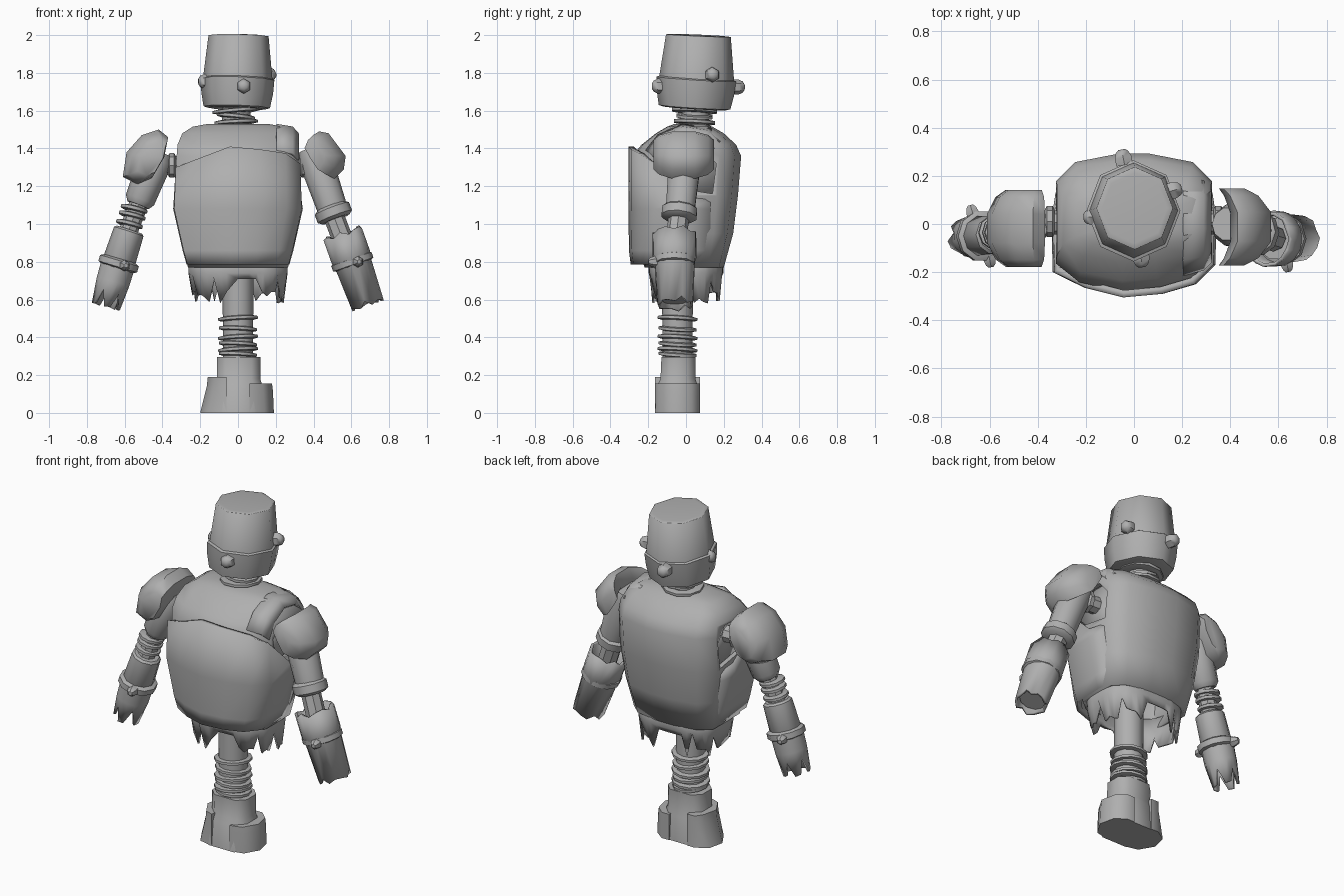
import bpy, bmesh, math, random
from mathutils import Vector

if "Cube" in bpy.data.objects:
    bpy.data.objects.remove(bpy.data.objects["Cube"])

random.seed(4)
grey = bpy.data.materials.new("grey_metal")
grey.diffuse_color = (0.43, 0.43, 0.43, 1)
grey.use_nodes = True
grey.node_tree.nodes["Principled BSDF"].inputs["Base Color"].default_value = grey.diffuse_color


def finish(name, bm, thick=0, angle=40):
    bmesh.ops.recalc_face_normals(bm, faces=bm.faces)
    me = bpy.data.meshes.new(name)
    bm.to_mesh(me)
    bm.free()
    ob = bpy.data.objects.new(name, me)
    bpy.context.collection.objects.link(ob)
    me.materials.append(grey)
    if thick:
        mod = ob.modifiers.new("thickness", 'SOLIDIFY')
        mod.thickness, mod.offset = thick, -1
    bpy.ops.object.select_all(action='DESELECT')
    ob.select_set(True)
    bpy.context.view_layer.objects.active = ob
    bpy.ops.object.shade_smooth_by_angle(angle=math.radians(angle))
    return ob


def loft(name, rings, closed=True, caps=(True, True), thick=0, angle=40):
    """Bridge equal-length rows of points."""
    bm = bmesh.new()
    rows = [[bm.verts.new(p) for p in r] for r in rings]
    n = len(rows[0])
    for a, b in zip(rows, rows[1:]):
        for i in range(n if closed else n - 1):
            j = (i + 1) % n
            bm.faces.new((a[i], a[j], b[j], b[i]))
    if closed and caps[0]:
        bm.faces.new(rows[0])
    if closed and caps[1]:
        bm.faces.new(rows[-1])
    return finish(name, bm, thick, angle)


def tube(name, a, b, profile, n=10, jag0=(0,), jag1=(0,), caps=(True, True), thick=0, angle=40, deep=1):
    """Turned part from a to b; profile is (fraction, radius); jag offsets roughen the ends."""
    a, b = Vector(a), Vector(b)
    d = (b - a).normalized()
    u = d.cross(Vector((0, 1, 0))).normalized()
    v = d.cross(u) * deep
    rings = []
    for k, (t, r) in enumerate(profile):
        jag = jag0 if k == 0 else jag1 if k == len(profile) - 1 else (0,)
        rings.append([a.lerp(b, t) + d * jag[i % len(jag)]
                      + (u * math.cos(i * math.tau / n) + v * math.sin(i * math.tau / n)) * r
                      for i in range(n)])
    return loft(name, rings, caps=caps, thick=thick, angle=angle)


def collar(name, c, d, r, h, n=10):
    """Short bulging ring round an axis d."""
    c, d = Vector(c), Vector(d).normalized() * h / 2
    return tube(name, c - d, c + d, [(0, r * .8), (.2, r), (.8, r), (1, r * .8)], n)


def bolt(name, c, d, r=.04):
    c, d = Vector(c), Vector(d).normalized()
    return tube(name, c - d * .03, c + d * .035, [(0, r), (.5, r), (.85, r * .75), (1, r * .4)], 6)


# Head: wide jaw cup with a tapered bucket above
tube("jaw", (-.007, .045, 1.612), (-.002, .055, 1.775),
     [(0, .155), (.04, .176), (.5, .19), (.95, .195), (1, .18)], 8, angle=55, deep=1.08)
tube("head_bucket", (-.002, .055, 1.75), (.003, .066, 2),
     [(0, .186), (.985, .159), (.99, .157), (1, .135)], 8, angle=55, deep=1.08)
for nm, c, d in (("front", (.03, -.145, 1.73), (.1, -1, 0)), ("right", (.165, .14, 1.79), (1, .3, 0)),
                 ("back", (-.045, .275, 1.725), (-.2, 1, 0)), ("left", (-.175, .03, 1.755), (-1, -.1, 0))):
    bolt("head_bolt_" + nm, c, d)

# Neck and coils
tube("neck", (-.01, .05, 1.48), (-.01, .05, 1.64), [(0, .075), (1, .075)])
for z, r, tilt in ((1.6, .125, -.08), (1.57, .1, .1), (1.54, .115, -.05)):
    collar("neck_coil", (-.01, .045, z), (tilt, .05, 1), r, .024)

# Torso shell from rounded cross-sections: z, half width, front y, back y
UNIT = [(1, -.52), (.75, -.78), (.3, -.97), (-.15, -1), (-.7, -.85), (-1, -.58),
        (-1, .6), (-.75, .88), (-.2, 1), (.2, 1), (.75, .88), (1, .6)]


def section(z, hw, f, b):
    return [(x * hw, (f + b) / 2 + y * (b - f) / 2, z) for x, y in UNIT]


torso = loft("torso", [section(*s) for s in (
    (.77, .265, -.22, .2), (.95, .3, -.27, .25), (1.15, .325, -.28, .275), (1.36, .325, -.285, .292),
    (1.42, .32, -.235, .265), (1.48, .295, -.16, .2), (1.515, .24, -.1, .14), (1.53, .16, -.06, .1))],
    caps=(False, True), thick=.03, angle=50)

# Arm openings cut into the torso sides
for s in (-1, 1):
    cut = loft("arm_opening_cutter", [[(x * s, y, z) for y, z in (
        (-.1, 1.2), (-.13, 1.33), (-.06, 1.4), (.09, 1.4), (.16, 1.32), (.14, 1.16))] for x in (.275, .5)])
    cut.hide_render = True
    cut.hide_viewport = True
    mod = torso.modifiers.new("opening", 'BOOLEAN')
    mod.operation, mod.object, mod.solver = 'DIFFERENCE', cut, 'EXACT'
    # Inner wall closing the opening
    loft("socket_wall", [[(s * .27, y, z) for y in (-.13, .16)] for z in (1.14, 1.41)], closed=False, thick=.01)

# Chest plate wrapped round the front and sides
COLS = [(-.95, .13, 1.14), (-1, .02, 1.15), (-.985, -.2, 1.3), (-.6, -.265, 1.35), (-.13, -.305, 1.41),
        (.35, -.29, 1.395), (.75, -.25, 1.375), (.985, -.17, 1.32), (1, .02, 1.14), (.95, .13, 1.13)]
loft("chest_plate", [[(x * hw, y * fy, min(z, top - .02 * (3 - k)) if k < 3 else top)
                      for x, y, top in COLS]
                     for k, (z, hw, fy) in enumerate(((.785, .272, .96), (.86, .293, .99),
                                                      (1.08, .343, 1), (1.3, .335, 1)))],
     closed=False, thick=.03, angle=50)

# Right shoulder strap
loft("shoulder_strap", [[(x, y * k, z + dz) for y, z in (
    (-.215, 1.37), (-.15, 1.455), (-.02, 1.51), (.13, 1.49), (.2, 1.43))]
    for x, dz, k in ((.205, .02, 1), (.29, .006, .9), (.322, -.03, .75))], closed=False, thick=.02)

# Torn skirt under the torso
N = 44
skirt = []
lows = [random.uniform(.69, .73) if i % 5 == 0 else random.uniform(.575, .65) for i in range(N)]
for z, k in ((.84, 1), (.74, .99), (0, .92)):
    row = []
    for i in range(N):
        a = i * math.tau / N
        c, s = math.cos(a), math.sin(a)
        x = .265 * math.copysign(abs(c) ** .75, c) * k
        y = .2 * math.copysign(abs(s) ** .75, s) * k
        gap = (s < 0 and -.04 < x < .1) or (s > 0 and -.1 < x < .02)
        row.append((x, y, z if z else .71 if gap else lows[i]))
    skirt.append(row)
loft("torn_skirt", skirt, caps=(False, False), thick=.012, angle=40)

# Single leg with coils
tube("leg", (0, -.045, .27), (0, -.045, .95), [(0, .08), (1, .082)], 12)
for i, z in enumerate((.5, .445, .4, .365, .335, .31)):
    collar("leg_coil", (0, -.045, z), ((-.06, .05)[i % 2], .06, 1), (.105, .1)[i % 2], .024, 12)

# Foot: ankle column with two side blocks
loft("ankle", [[(.003 + x * hw, (f + b) / 2 + y * (b - f) / 2, z) for x, y in (
    (1, -.5), (.6, -1), (-.6, -1), (-1, -.5), (-1, .5), (-.6, 1), (.6, 1), (1, .5))]
    for z, hw, f, b in ((0, .14, -.165, .07), (.15, .125, -.15, .06),
                        (.18, .115, -.135, .05), (.295, .115, -.13, .05))], angle=55)
for s, top, tip in ((-1, .19, .16), (1, .155, .18)):
    loft("foot_block", [[(s * x, y, z) for x, y in ((.06, -.165), (xo - .05, -.145), (xo, -.06), (xo - .02, .03),
                                                    (.11, .075), (.06, .075))]
                        for z, xo in ((0, .2 if s < 0 else .19), (top * .75, tip + .005), (top, tip))], angle=55)


def shoulder_pad(name, s, prof, yc, bend, drop):
    """Rounded pad: front profile swept along y, shrunk and bent inward at both ends."""
    mx = sum(p[0] for p in prof) / len(prof)
    mz = sum(p[1] for p in prof) / len(prof)
    loft(name, [[(s * (mx - f * bend + (x - mx) * k), yc + y, mz - f * drop + (z - mz) * k) for x, z in prof]
                for y, k, f in ((-.16, .62, 1), (-.13, .84, .5), (-.06, 1, 0),
                                (.06, 1, 0), (.13, .84, .5), (.16, .62, 1))], angle=50)


shoulder_pad("left_shoulder_pad", -1, [(.37, 1.46), (.42, 1.5), (.51, 1.47), (.59, 1.38),
                                       (.61, 1.25), (.53, 1.21), (.46, 1.24), (.39, 1.36)], -.018, .03, .01)
shoulder_pad("right_shoulder_pad", 1, [(.4, 1.42), (.43, 1.49), (.48, 1.48), (.57, 1.36),
                                       (.56, 1.29), (.51, 1.24), (.45, 1.33)], -.012, .08, 0)
for s, nm in ((-1, "left"), (1, "right")):
    tube(nm + "_shoulder_axle", (s * .25, .01, 1.31), (s * .45, 0, 1.31), [(0, .05), (1, .05)], 8)
    collar(nm + "_axle_ring", (s * .35, .01, 1.31), (1, 0, 0), .065, .04, 8)

# Left arm: upper arm, elbow coils, forearm, torn hand
tube("left_upper_arm", (-.42, 0, 1.38), (-.53, -.025, 1.1), [(0, .07), (.15, .09), (.9, .08), (1, .06)])
tube("left_elbow", (-.52, -.025, 1.12), (-.585, -.045, .95), [(0, .05), (1, .05)], 8)
for t, z in ((-.55, 1.08), (-.56, 1.045), (-.575, 1.0)):
    collar("left_elbow_coil", (t, -.035, z), (.25, .1, 1), .072, .026)
tube("left_forearm", (-.575, -.045, .97), (-.64, -.05, .77), [(0, .07), (.05, .082), (.95, .088), (1, .08)])
collar("left_wrist_band", (-.632, -.05, .79), (.3, 0, 1), .107, .055)
tube("left_torn_hand", (-.635, -.05, .79), (-.697, -.055, .575), [(0, .092), (.45, .09), (1, .078)], 15,
     jag1=(.01, .015, -.075), caps=(True, False), thick=.015, angle=35)
tube("left_forearm_latch", (-.595, -.09, .935), (-.595, -.145, .935), [(0, .04), (1, .035)], 4)

# Right arm: upper arm, cuff, elbow, open sleeve with band
tube("right_upper_arm", (.39, 0, 1.4), (.5, -.03, 1.08), [(0, .07), (.15, .09), (1, .08)])
collar("right_arm_cuff", (.505, -.035, 1.06), (-.38, .1, 1), .097, .075)
tube("right_elbow", (.5, -.035, 1.06), (.58, -.06, .85), [(0, .055), (1, .055)], 8)
tube("right_sleeve", (.55, -.062, .955), (.685, -.058, .575),
     [(0, .108), (.35, .108), (.4, .1), (1, .089)], 15, jag0=(.015, 0, .005, .02, -.005),
     jag1=(.01, 0, -.005, .01, -.02), caps=(False, False), thick=.015, angle=40, deep=1.08)
tube("right_hand_core", (.59, -.06, .84), (.675, -.058, .6), [(0, .09), (1, .075)], 10)
collar("right_sleeve_band", (.605, -.062, .8), (-.35, 0, 1), .113, .05)

# Wrist bolts
for c, d in (((.635, -.165, .8), (.2, -1, 0)), ((.61, .045, .8), (0, 1, 0)),
             ((-.67, .045, .79), (-.3, 1, 0)), ((-.6, -.145, .78), (.2, -1, 0))):
    bolt("wrist_bolt", c, d, .03)
